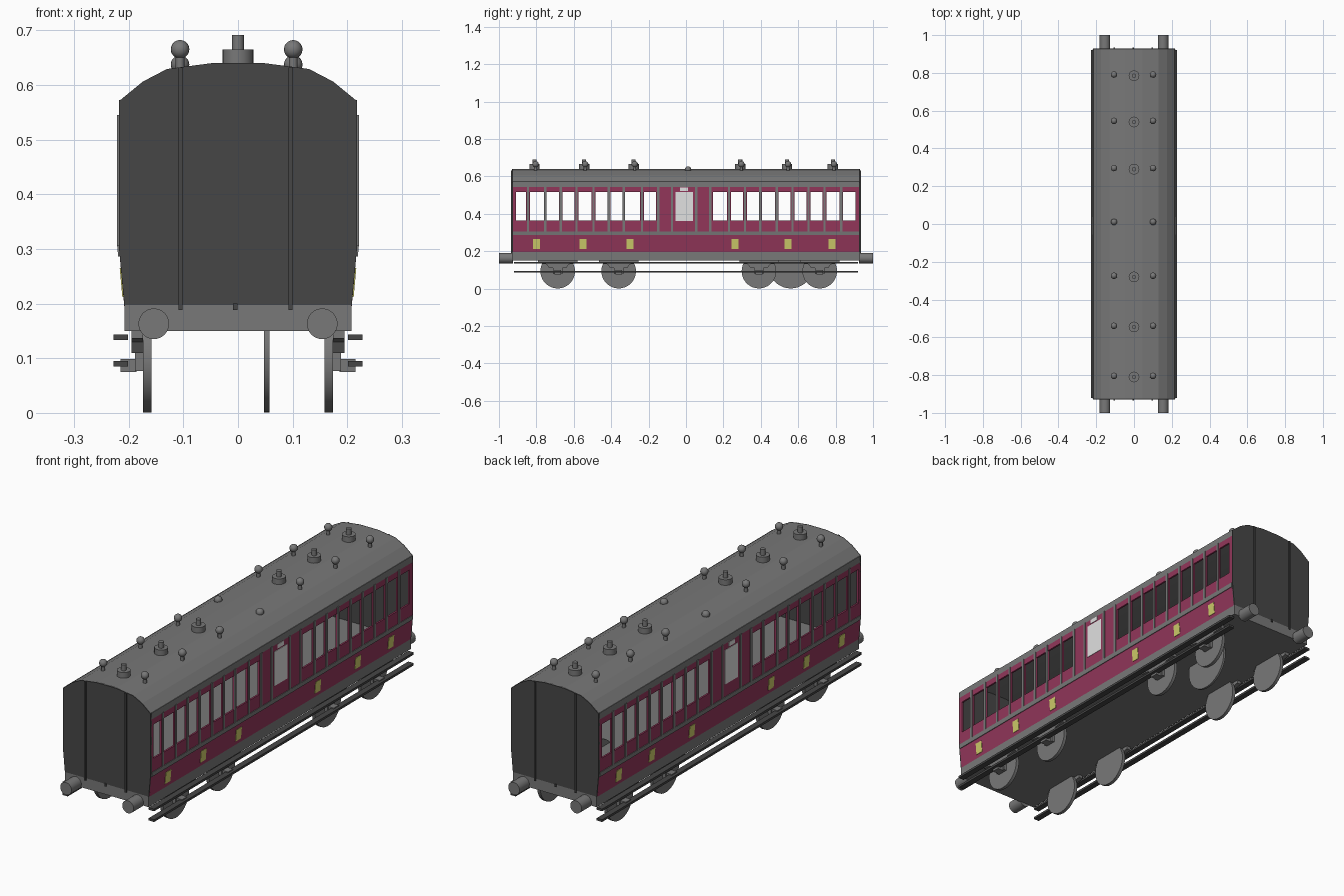
import bpy, bmesh, math
from mathutils import Matrix, Vector

if "Cube" in bpy.data.objects:
    bpy.data.objects.remove(bpy.data.objects["Cube"])


def material(name, r, g, b):
    lin = [((c / 255 + 0.055) / 1.055) ** 2.4 for c in (r, g, b)]
    m = bpy.data.materials.new(name)
    m.diffuse_color = (*lin, 1)
    m.use_nodes = True
    m.node_tree.nodes["Principled BSDF"].inputs["Base Color"].default_value = m.diffuse_color
    return m


RED = material("maroon paint", 146, 54, 90)
GREY = material("mid grey", 120, 120, 120)
DARK = material("dark grey", 70, 70, 70)
GLASS = material("frosted glass", 225, 225, 225)
YELLOW = material("yellow panel", 206, 204, 106)


def finish(name, bm, mats, mirror="", smooth=False, recalc=True):
    if recalc:
        bmesh.ops.recalc_face_normals(bm, faces=bm.faces)
    me = bpy.data.meshes.new(name)
    bm.to_mesh(me)
    bm.free()
    ob = bpy.data.objects.new(name, me)
    bpy.context.collection.objects.link(ob)
    for m in mats:
        me.materials.append(m)
    if smooth:
        bpy.context.view_layer.objects.active = ob
        ob.select_set(True)
        bpy.ops.object.shade_smooth_by_angle(angle=math.radians(40))
        ob.select_set(False)
    if mirror:
        add_mirror(ob, mirror)
    return ob


def add_mirror(ob, axes):
    mod = ob.modifiers.new("mirror", "MIRROR")
    mod.use_axis = ("x" in axes, "y" in axes, False)
    mod.use_mirror_merge = False


def box(bm, x0, x1, y0, y1, z0, z1):
    size = Matrix.Diagonal((x1 - x0, y1 - y0, z1 - z0, 1))
    mid = Matrix.Translation(((x0 + x1) / 2, (y0 + y1) / 2, (z0 + z1) / 2))
    bmesh.ops.create_cube(bm, size=1, matrix=mid @ size)


def cyl(bm, axis, centre, r, depth, seg=32, r2=None):
    rot = {"x": Matrix.Rotation(math.pi / 2, 4, "Y"),
           "y": Matrix.Rotation(math.pi / 2, 4, "X"), "z": Matrix()}[axis]
    bmesh.ops.create_cone(bm, cap_ends=True, segments=seg, radius1=r,
                          radius2=r if r2 is None else r2, depth=depth,
                          matrix=Matrix.Translation(centre) @ rot)


def prism(bm, pts, axis, a, b):
    """Extrude a 2D outline along x (pts are y,z) or y (pts are x,z)."""
    def place(p, t):
        return (t, p[0], p[1]) if axis == "x" else (p[0], t, p[1])
    lo = [bm.verts.new(place(p, a)) for p in pts]
    hi = [bm.verts.new(place(p, b)) for p in pts]
    bm.faces.new(lo)
    bm.faces.new(hi[::-1])
    for i in range(len(pts)):
        j = (i + 1) % len(pts)
        bm.faces.new((lo[i], lo[j], hi[j], hi[i]))


def side_x(z):
    """Body side: tucked in towards the bottom, upright above."""
    return 0.208 + 0.01 * min(1, max(0, (z - 0.195) / 0.11))


def side_plate(bm, y0, y1, z0, z1, t):
    pts = [(side_x(z0) - 0.002, z0), (side_x(z0) + t, z0),
           (side_x(z1) + t, z1), (side_x(z1) - 0.002, z1)]
    prism(bm, pts, "y", y0, y1)


# Side walls with open windows
wins = [(-.91, -.855), (-.835, -.76), (-.745, -.68), (-.66, -.595), (-.575, -.505),
        (-.485, -.42), (-.405, -.34), (-.325, -.245), (-.225, -.16),
        (.145, .22), (.24, .305), (.325, .39), (.405, .475), (.495, .56),
        (.58, .645), (.665, .73), (.75, .82), (.84, .905)]
ys = [-0.925] + [y for w in wins for y in w] + [0.925]
zs = [0.195, 0.286, 0.305, 0.364, 0.516, 0.543, 0.572]
bm = bmesh.new()
grid = [[bm.verts.new((side_x(z), y, z)) for y in ys] for z in zs]
for r in range(len(zs) - 1):
    for c in range(len(ys) - 1):
        if r == 3 and (ys[c], ys[c + 1]) in wins:
            continue
        f = bm.faces.new((grid[r][c], grid[r][c + 1], grid[r + 1][c + 1], grid[r + 1][c]))
        f.material_index = 1 if r in (1, 5) else 0
walls = finish("side_walls", bm, [RED, GREY], recalc=False)
sol = walls.modifiers.new("thickness", "SOLIDIFY")
sol.thickness, sol.offset, sol.material_offset = 0.008, -1, 1
add_mirror(walls, "x")

# Vertical beading between windows and around the door, plus waist rail
bm = bmesh.new()
gaps = [(a[1] + b[0]) / 2 for a, b in zip(wins, wins[1:]) if b[0] - a[1] < 0.1]
for y in gaps + [-0.148, -0.075, 0.055, 0.13]:
    side_plate(bm, y - 0.006, y + 0.006, 0.305, 0.545, 0.003)
side_plate(bm, -0.925, 0.925, 0.286, 0.306, 0.003)
finish("side_beading", bm, [GREY], "x")

# Frosted door window with a small vent plate above
bm = bmesh.new()
side_plate(bm, -0.055, 0.037, 0.362, 0.516, 0.002)
side_plate(bm, -0.033, 0.011, 0.522, 0.541, 0.002)
finish("door_window", bm, [GLASS], "x")

# Yellow panels low on the sides
bm = bmesh.new()
for y in (-0.80, -0.55, -0.30, 0.262, 0.545, 0.78):
    side_plate(bm, y - 0.019, y + 0.019, 0.212, 0.265, 0.002)
finish("yellow_panels", bm, [YELLOW], "x")

# Roof shell
arc = [(0.218, 0.57), (0.174, 0.606), (0.13, 0.629), (0.046, 0.64)]
outer = arc + [(-x, z) for x, z in reversed(arc)]
inner = [(x * 0.96, z - 0.01) for x, z in outer]
bm = bmesh.new()
prism(bm, outer + inner[::-1], "y", -0.925, 0.925)
finish("roof", bm, [GREY])

# Body ends
bm = bmesh.new()
low = [(-0.208, 0.197), (0.208, 0.197), (0.218, 0.305)]
prism(bm, low + outer + [(-0.218, 0.305)], "y", -0.93, -0.92)
finish("body_ends", bm, [DARK], "y")

# Pipes down the ends
bm = bmesh.new()
for x in (-0.105, 0.096):
    box(bm, x - 0.0035, x + 0.0035, -0.935, -0.929, 0.188, 0.632)
box(bm, -0.009, -0.001, -0.935, -0.929, 0.188, 0.2)
finish("end_pipes", bm, [DARK], "y")

# Underframe and floor
bm = bmesh.new()
box(bm, -0.208, 0.208, -0.93, 0.93, 0.15, 0.197)
finish("underframe", bm, [GREY])

# Buffers
bm = bmesh.new()
cyl(bm, "y", (0.154, -0.963, 0.163), 0.028, 0.074)
finish("buffers", bm, [GREY], "xy", smooth=True)

# Roof ventilators along the centre line
rows = (-0.81, -0.545, -0.28, 0.29, 0.54, 0.785)
bm = bmesh.new()
for y in rows:
    cyl(bm, "z", (0, y, 0.650), 0.028, 0.03, 24)
    cyl(bm, "z", (0, y, 0.677), 0.011, 0.028, 16)
finish("roof_ventilators", bm, [GREY], smooth=True)

# Ball lamps on stems, with a low pair at mid length
bm = bmesh.new()
for x in (-0.106, 0.101):
    for y in rows + (0.005,):
        z = 0.637 if y == 0.005 else 0.665
        bmesh.ops.create_uvsphere(bm, u_segments=16, v_segments=10, radius=0.017,
                                  matrix=Matrix.Translation((x, y + 0.006, z)))
        if z > 0.65:
            cyl(bm, "z", (x, y + 0.006, 0.64), 0.008, 0.03, 12)
finish("roof_lamps", bm, [GREY], smooth=True)

# Wheels
axles = (-0.686, -0.36, 0.39, 0.715)
bm = bmesh.new()
for y in axles:
    cyl(bm, "x", (0.166, y, 0.0935), 0.0925, 0.015, 36)
finish("wheels", bm, [GREY], "x", smooth=True)

# Large disc inside the rear wheel group
bm = bmesh.new()
cyl(bm, "x", (0.0525, 0.56, 0.12), 0.119, 0.01, 36)
finish("underfloor_disc", bm, [GREY], smooth=True)

# Springs, axle boxes and journals
bm = bmesh.new()
for y in axles:
    half = [(0.105, 0.152), (0.105, 0.136), (0.06, 0.13), (0.045, 0.11)]
    prism(bm, [(y + a, z) for a, z in half] + [(y - a, z) for a, z in half[::-1]],
          "x", 0.174, 0.195)
    box(bm, 0.172, 0.188, y - 0.025, y + 0.025, 0.077, 0.112)
    box(bm, 0.186, 0.215, y - 0.018, y + 0.018, 0.075, 0.099)
finish("axle_boxes", bm, [GREY], "x")

# Upper and lower footboards
bm = bmesh.new()
for z in (0.138, 0.09):
    box(bm, 0.201, 0.228, -0.92, 0.92, z - 0.005, z + 0.005)
finish("footboards", bm, [DARK], "x")
